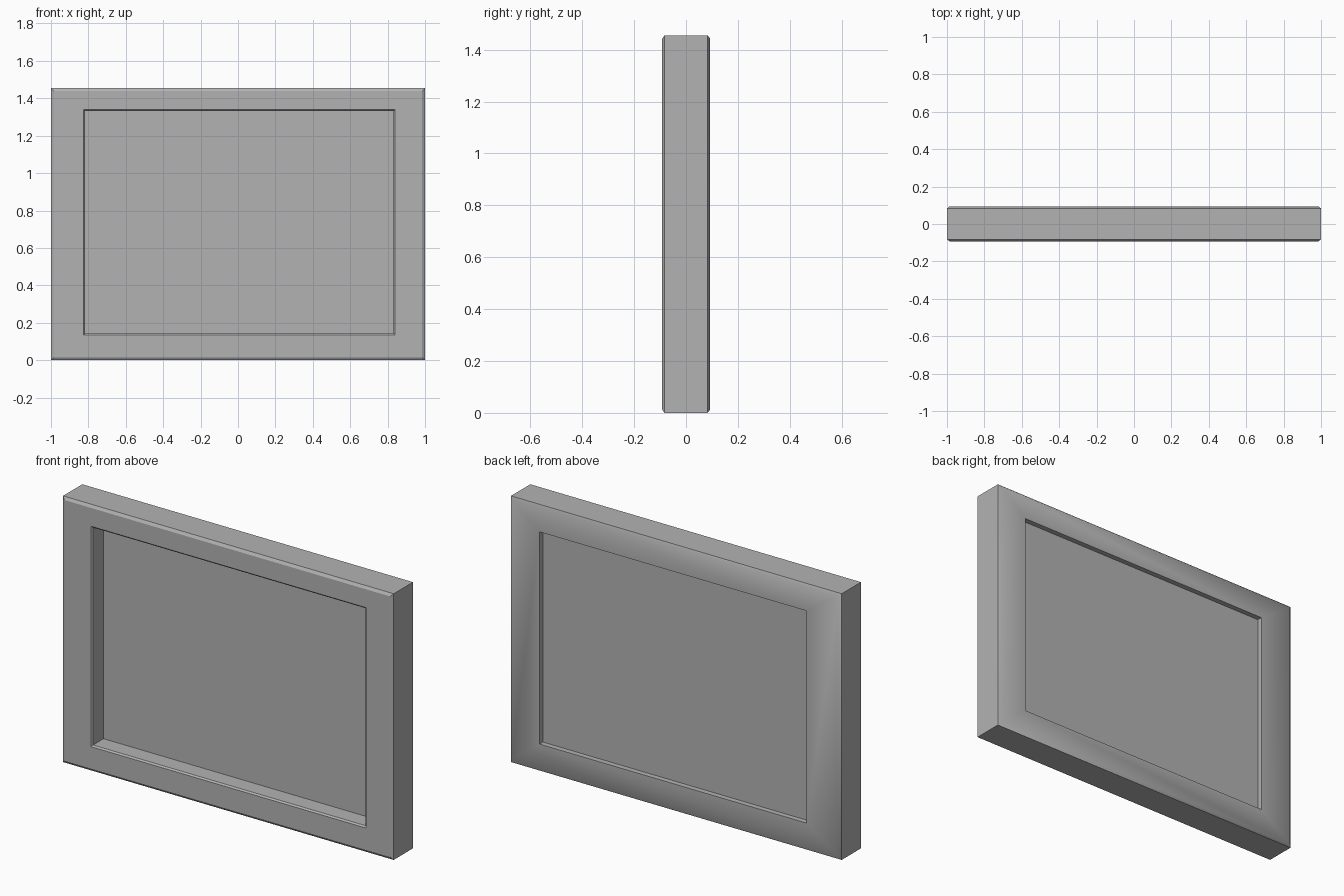
import bpy, bmesh, math

if "Cube" in bpy.data.objects:
    bpy.data.objects.remove(bpy.data.objects["Cube"])

OUTER = (-1.0, 1.0, 0.0, 1.455)          # outer edge: x min, x max, z min, z max
OPEN_FRONT = (-0.825, 0.84, 0.135, 1.34)
OPEN_BACK = (-0.793, 0.82, 0.15, 1.31)


def inset(r, d):
    return (r[0] + d, r[1] - d, r[2] + d, r[3] - d)


def ring(bm, r, y):
    x0, x1, z0, z1 = r
    return [bm.verts.new(p) for p in ((x0, y, z0), (x1, y, z0), (x1, y, z1), (x0, y, z1))]


# Border and recessed panel as one skin, swept from the front panel round to the back
# (rectangle, y, smooth band leading to this ring)
steps = [
    (inset(OPEN_FRONT, 0.008), 0.005, False),
    (inset(OPEN_FRONT, 0.008), -0.085, False),
    (OPEN_FRONT, -0.093, False),
    (inset(OUTER, 0.015), -0.093, False),
    (OUTER, -0.083, False),
    (OUTER, 0.083, False),
    (inset(OUTER, 0.012), 0.093, True),
    (OPEN_BACK, 0.093, True),
    (OPEN_BACK, 0.064, False),
]

bm = bmesh.new()
prev = first = ring(bm, steps[0][0], steps[0][1])
for rect, y, smooth in steps[1:]:
    cur = ring(bm, rect, y)
    for i in range(4):
        j = (i + 1) % 4
        face = bm.faces.new((prev[i], prev[j], cur[j], cur[i]))
        face.smooth = smooth
    prev = cur

# Front and back panel faces
bm.faces.new(first)
bm.faces.new(prev)
bmesh.ops.recalc_face_normals(bm, faces=bm.faces[:])

# Only the rounded back rim blends; every other edge stays crisp
for e in bm.edges:
    e.smooth = all(f.smooth for f in e.link_faces) and e.calc_face_angle(0) < math.radians(59)

mesh = bpy.data.meshes.new("picture_frame")
bm.to_mesh(mesh)
bm.free()
frame = bpy.data.objects.new("picture_frame", mesh)
bpy.context.collection.objects.link(frame)

# Dark grey finish
grey = bpy.data.materials.new("dark_grey")
grey.diffuse_color = (0.45, 0.45, 0.45, 1)
grey.use_nodes = True
grey.node_tree.nodes["Principled BSDF"].inputs["Base Color"].default_value = grey.diffuse_color
mesh.materials.append(grey)
